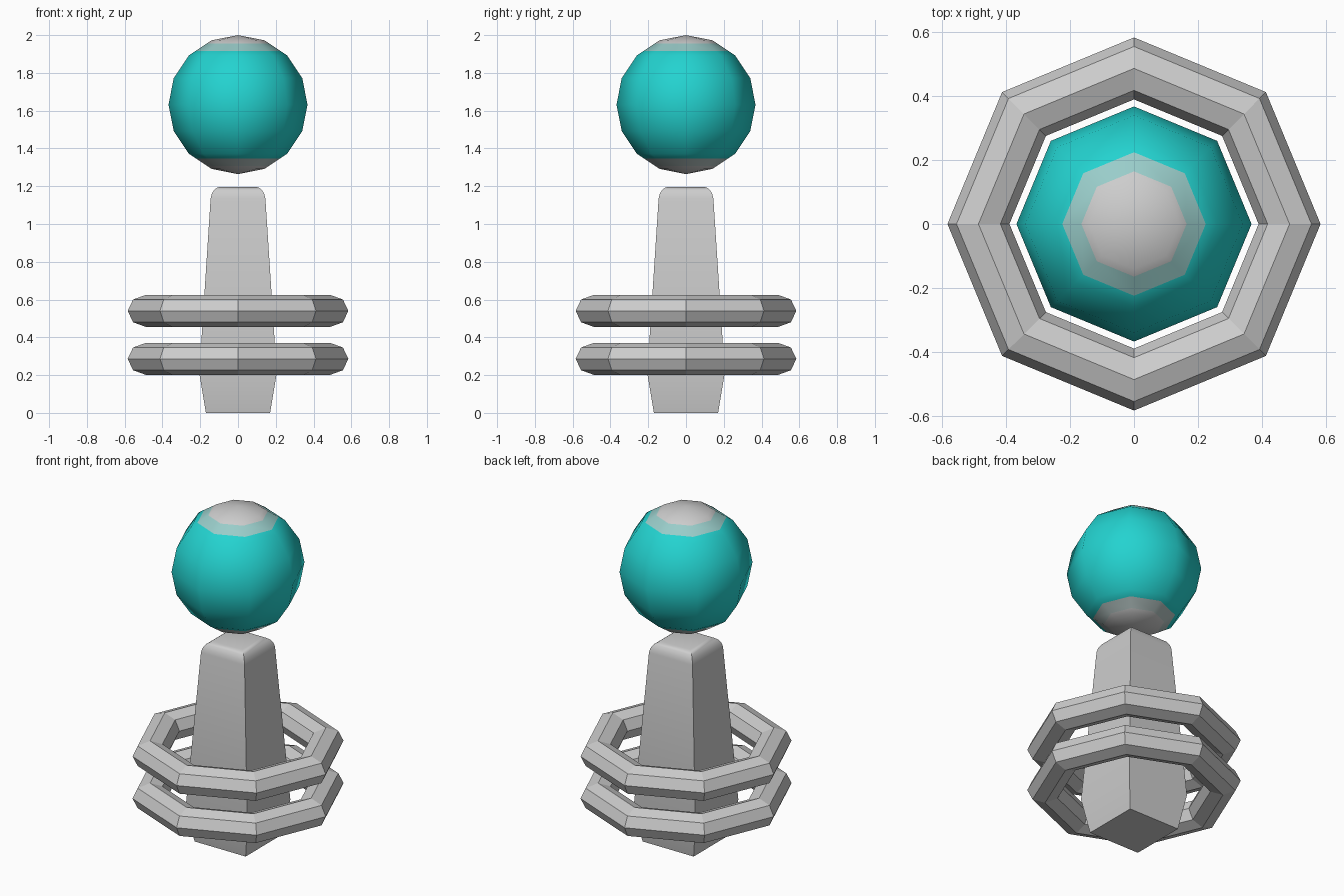
import bpy, bmesh, math
from mathutils import Matrix

if "Cube" in bpy.data.objects:
    bpy.data.objects.remove(bpy.data.objects["Cube"])


def material(name, r, g, b):
    m = bpy.data.materials.new(name)
    m.diffuse_color = (r, g, b, 1)
    m.use_nodes = True
    m.node_tree.nodes["Principled BSDF"].inputs["Base Color"].default_value = m.diffuse_color
    return m


GREY = material("grey", 0.61, 0.61, 0.61)
TEAL = material("teal", 0.017, 0.65, 0.63)
PALE = material("pale_teal", 0.32, 0.61, 0.59)
DULL = material("teal_grey", 0.48, 0.58, 0.57)


def finish(name, bm, mats, angle):
    """Turn a bmesh into an object, smooth below the given angle."""
    bmesh.ops.recalc_face_normals(bm, faces=bm.faces)
    me = bpy.data.meshes.new(name)
    bm.to_mesh(me)
    bm.free()
    for m in mats:
        me.materials.append(m)
    ob = bpy.data.objects.new(name, me)
    bpy.context.collection.objects.link(ob)
    bpy.ops.object.select_all(action='DESELECT')
    ob.select_set(True)
    bpy.context.view_layer.objects.active = ob
    bpy.ops.object.shade_smooth_by_angle(angle=math.radians(angle))
    return ob


def loft(bm, loops, closed=False):
    """Bridge successive vertex loops with quads."""
    pairs = list(zip(loops, loops[1:] + loops[:1]))
    for a, b in pairs if closed else pairs[:-1]:
        n = len(a)
        for i in range(n):
            j = (i + 1) % n
            bm.faces.new((a[i], a[j], b[j], b[i]))


# Square tapered column with a softly rounded top: (half width, height)
profile = [(0.17, 0), (0.205, 0.21), (0.145, 1.135), (0.139, 1.16),
           (0.125, 1.182), (0.11, 1.193), (0.095, 1.197)]
bm = bmesh.new()
loops = [[bm.verts.new((sx * w, sy * w, z))
          for sx, sy in ((-1, -1), (1, -1), (1, 1), (-1, 1))] for w, z in profile]
loft(bm, loops)
bm.faces.new(loops[0])
bm.faces.new(loops[-1])
finish("column", bm, [GREY], 40)


# Two eight-sided rings with a flattened octagonal section
def ring(name, z):
    bm = bmesh.new()
    loops = []
    for i in range(8):
        a = i * math.pi / 4
        loop = []
        for k in range(8):
            t = k * math.pi / 4
            r = 0.487 + 0.097 * math.cos(t)
            loop.append(bm.verts.new((r * math.cos(a), r * math.sin(a),
                                      z + 0.085 * math.sin(t))))
        loops.append(loop)
    loft(bm, loops, closed=True)
    finish(name, bm, [GREY], 15)


ring("lower_ring", 0.286)
ring("upper_ring", 0.54)

# Floating sphere, cut level for the coloured caps and bands
bm = bmesh.new()
bmesh.ops.create_uvsphere(bm, u_segments=8, v_segments=8, radius=0.368,
                          matrix=Matrix.Translation((0, 0, 1.632)))
for z in (1.308, 1.348, 1.916, 1.956):
    bmesh.ops.bisect_plane(bm, geom=bm.verts[:] + bm.edges[:] + bm.faces[:],
                           plane_co=(0, 0, z), plane_no=(0, 0, 1))
for f in bm.faces:
    z = f.calc_center_median().z
    if z > 1.956 or z < 1.308:
        f.material_index = 0
    elif z > 1.916:
        f.material_index = 2
    elif z < 1.348:
        f.material_index = 3
    else:
        f.material_index = 1
finish("sphere", bm, [GREY, TEAL, PALE, DULL], 60)
